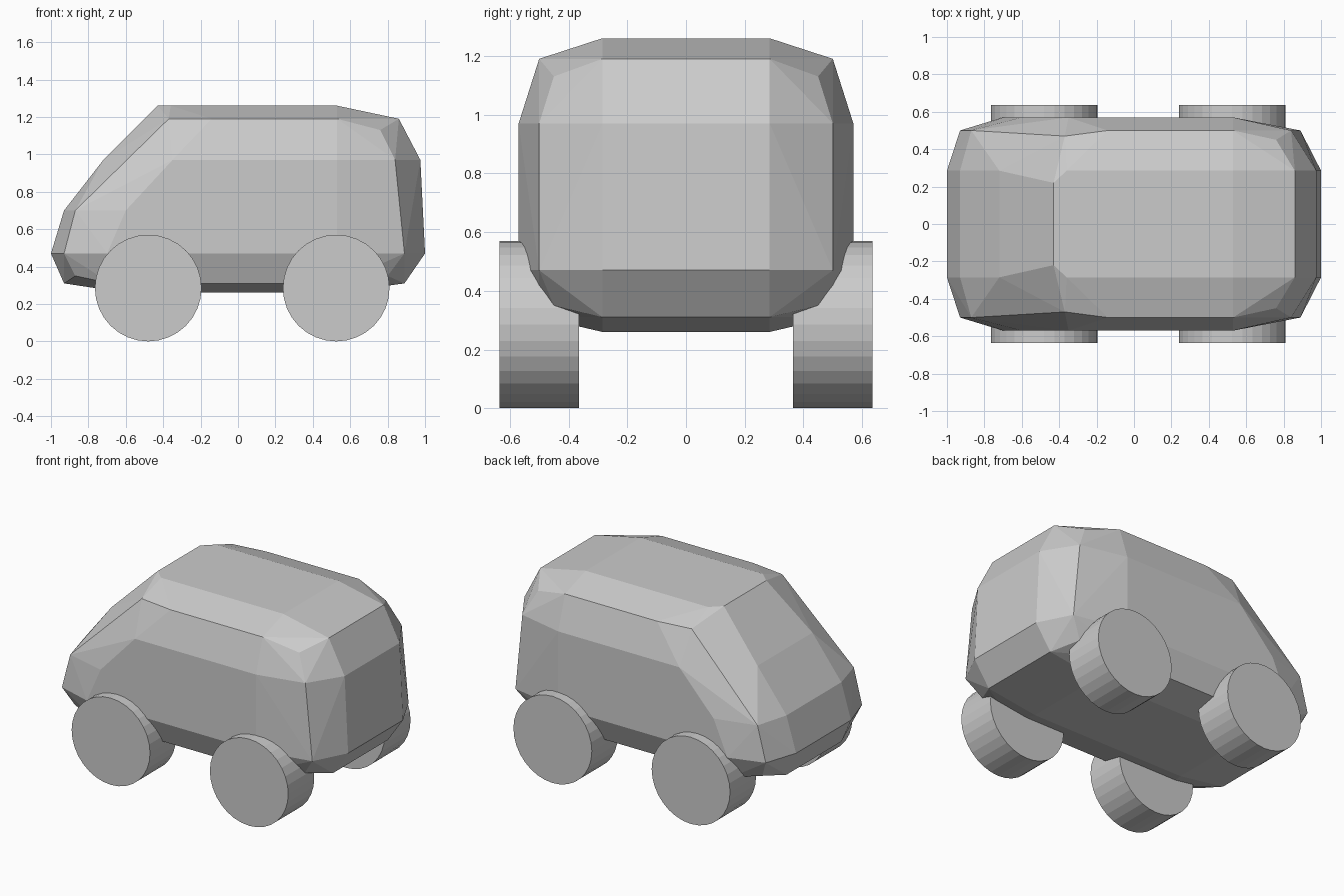
import bpy
import bmesh
import math

# Remove only the default cube
default_cube = bpy.data.objects.get("Cube")
if default_cube:
    bpy.data.objects.remove(default_cube, do_unlink=True)


def make_material(name, colour):
    material = bpy.data.materials.new(name)
    material.use_nodes = True
    material.diffuse_color = colour
    shader = next(node for node in material.node_tree.nodes
                  if node.type == "BSDF_PRINCIPLED")
    shader.inputs["Base Color"].default_value = colour
    return material


def finish_object(name, bm, material):
    bmesh.ops.recalc_face_normals(bm, faces=bm.faces[:])
    mesh = bpy.data.meshes.new(name)
    bm.to_mesh(mesh)
    bm.free()
    mesh.materials.append(material)
    item = bpy.data.objects.new(name, mesh)
    bpy.context.collection.objects.link(item)
    return item


grey = make_material("plain light grey", (0.6, 0.6, 0.6, 1))

# Body outline: half rings of (x, y) at each height, nose towards -x
INNER, SHOULDER, SIDE = 0.285, 0.5, 0.57
half_rings = {
    0.26: [(-0.6, INNER), (0.53, INNER)],
    0.31: [(-0.93, INNER), (-0.68, SHOULDER), (0.53, SHOULDER), (0.89, INNER)],
    0.35: [(-0.87, 0.45), (0.8, 0.45)],
    0.47: [(-1, INNER), (-0.93, SHOULDER), (-0.7, SIDE),
           (0.53, SIDE), (0.89, SHOULDER), (1, INNER)],
    0.7: [(-0.93, INNER), (-0.87, SHOULDER), (-0.6, SIDE)],
    0.97: [(-0.72, INNER), (-0.56, 0.47), (-0.35, SIDE),
           (0.53, SIDE), (0.84, SHOULDER), (0.975, INNER)],
    1.13: [(0.76, 0.45)],
    1.19: [(-0.37, 0.47), (-0.14, SHOULDER), (0.53, SHOULDER), (0.86, INNER)],
    1.26: [(-0.43, 0.22), (-0.36, INNER), (0.53, INNER)],
}


def build_body():
    # Wrap the mirrored rings in a faceted shell
    bm = bmesh.new()
    for height, ring in half_rings.items():
        for x, y in ring:
            for side in (-1, 1):
                bm.verts.new((x, side * y, height))
    bmesh.ops.convex_hull(bm, input=bm.verts[:])
    loose = [vert for vert in bm.verts if not vert.link_faces]
    bmesh.ops.delete(bm, geom=loose, context="VERTS")
    bmesh.ops.dissolve_limit(bm, angle_limit=math.radians(0.5),
                             verts=bm.verts[:], edges=bm.edges[:])
    return finish_object("van_body", bm, grey)


def build_wheel(name, x, side):
    # Plain drum wheel with its axle along y
    radius, width = 0.285, 0.27
    bm = bmesh.new()
    bmesh.ops.create_cone(bm, cap_ends=True, segments=32,
                          radius1=radius, radius2=radius, depth=width)
    wheel = finish_object(name, bm, grey)
    wheel.rotation_euler.x = math.pi / 2
    wheel.location = (x, side * SHOULDER, radius)
    return wheel


build_body()
for end, x in (("nose", -0.48), ("tail", 0.525)):
    for side_name, side in (("near", -1), ("far", 1)):
        build_wheel(f"{end}_{side_name}_wheel", x, side)
